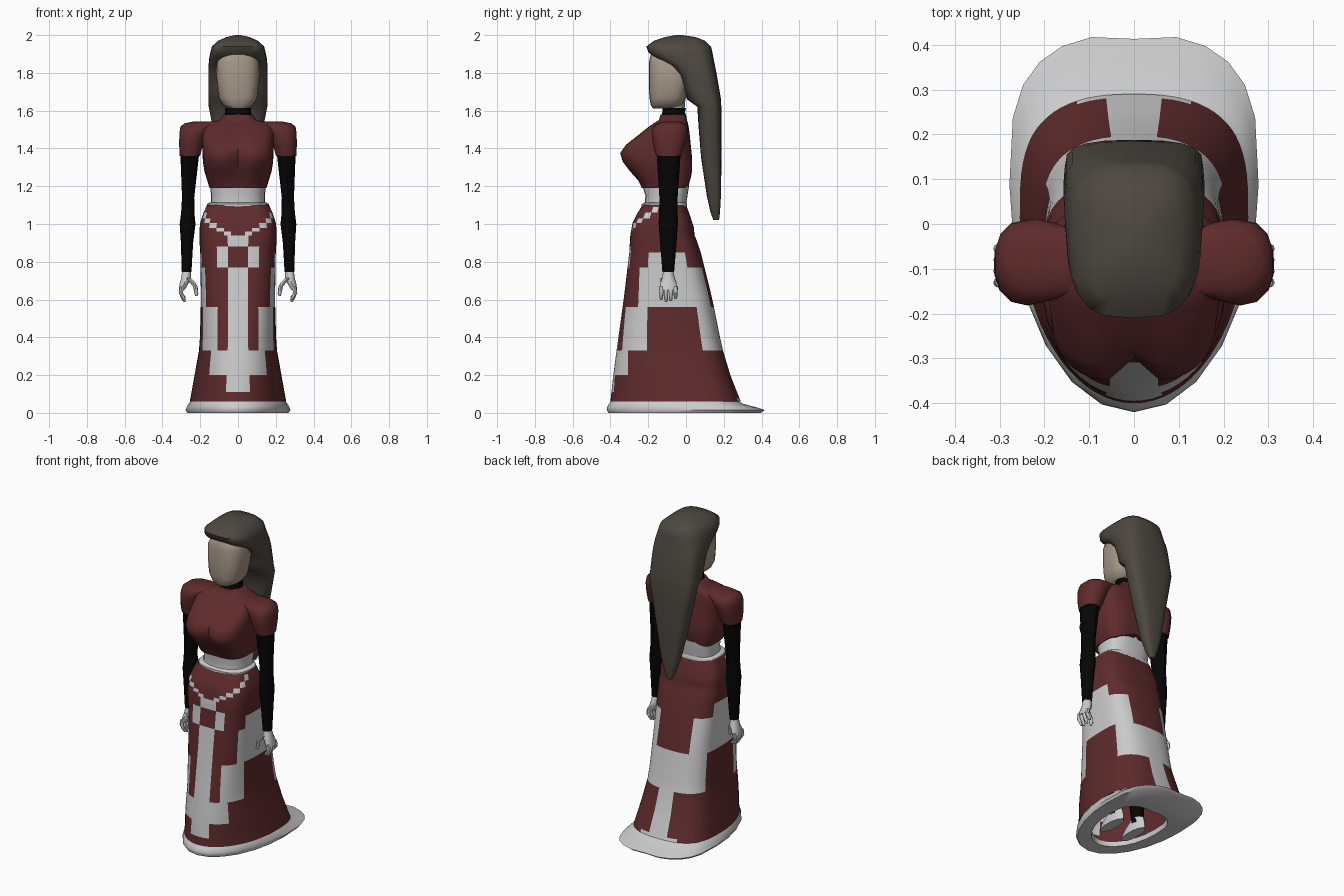
import bpy, bmesh
from math import sin, cos, radians, exp, copysign


def material(name, rgb):
    m = bpy.data.materials.new(name)
    m.diffuse_color = (*rgb, 1)
    return m


RED = material("red_cloth", (0.115, 0.024, 0.025))
WHITE = material("white_cloth", (0.8, 0.8, 0.8))
BLACK = material("black_cloth", (0.0015, 0.0015, 0.0015))
SKIN = material("skin", (0.38, 0.31, 0.25))
HAIR = material("hair", (0.075, 0.065, 0.052))


def power(v, p):
    return copysign(abs(v) ** p, v)


# Loft of horizontal rings: (z, half width, front y, back y, centre x)
def loft(name, rings, mats=(), n=16, widest=0.5, front=(1, 1), back=(1, 1),
         cap=True, side=1, paint=None, shape=None, square=None, angle=45):
    bm = bmesh.new()
    loops = []
    for z, a, yf, yb, *cx in rings:
        yc = yf + (yb - yf) * widest
        loop = []
        for j in range(n):
            s, c = sin(radians(360 * j / n)), cos(radians(360 * j / n))
            is_front = c > 0
            px, py = front if is_front else back
            if square and is_front:  # push the front corners outward
                e = square(z)
                r = (abs(s) ** e + c ** e) ** (-1 / e)
                s, c = s * r, c * r
            x = a * power(s, px)
            y = yc - ((yc - yf) if is_front else (yb - yc)) * power(c, py)
            co = shape(x, y, z, is_front) if shape else (x, y, z)
            loop.append(bm.verts.new((co[0] + side * (cx[0] if cx else 0), co[1], co[2])))
        loops.append(loop)
    for k in range(len(loops) - 1):
        lo, hi = loops[k], loops[k + 1]
        for j in range(n):
            f = bm.faces.new((lo[j], lo[(j + 1) % n], hi[(j + 1) % n], hi[j]))
            if paint:
                u = (j + 0.5) * 360 / n
                f.material_index = paint(min(u, 360 - u), (rings[k][0] + rings[k + 1][0]) / 2)
    if cap:
        bm.faces.new(loops[0])
        bm.faces.new(loops[-1])
    bmesh.ops.recalc_face_normals(bm, faces=bm.faces)
    me = bpy.data.meshes.new(name)
    bm.to_mesh(me)
    bm.free()
    for m in mats:
        me.materials.append(m)
    ob = bpy.data.objects.new(name, me)
    bpy.context.collection.objects.link(ob)
    bpy.ops.object.select_all(action='DESELECT')
    ob.select_set(True)
    bpy.context.view_layer.objects.active = ob
    bpy.ops.object.shade_smooth_by_angle(angle=radians(angle))
    return ob


def resample(profile, levels):
    out = []
    for z in levels:
        for p, q in zip(profile, profile[1:]):
            if p[0] <= z <= q[0]:
                t = (z - p[0]) / (q[0] - p[0])
                out.append(tuple(a + (b - a) * t for a, b in zip(p, q)))
                break
    return out


BELT = [0.94, 0.96, 0.98, 1.005, 1.03, 1.06, 1.09]


# Blocky white pattern on the skirt; u runs 0 (front) to 180 (back)
def skirt_paint(u, z):
    if z > 0.94:
        i = sum(z > b for b in BELT) - 1
        return int(i < 6 and 12 + 10 * i < u < 22 + 10 * i)
    if z > 0.88:
        return int(u < 15)
    if z > 0.77:
        return int(15 < u < 30 or (60 < u < 105 and z < 0.85))
    if z > 0.56:
        return int(u < 15 or 50 < u < 150)
    if z > 0.33:
        return int(u < 15 or 30 < u < 60 or u > 110)
    if z > 0.2:
        return int(u < 40 or u > 170)
    if z > 0.11:
        return int(u < 15 or u > 170)
    return int(u > 170 or (u > 153 and z < 0.08))


# Skirt
skirt_profile = [(0.06, 0.255, -0.40, 0.29), (0.2, 0.23, -0.385, 0.235),
                 (0.35, 0.203, -0.365, 0.19), (0.6, 0.196, -0.33, 0.14),
                 (0.85, 0.2, -0.30, 0.078), (0.91, 0.204, -0.297, 0.058), (0.94, 0.203, -0.295, 0.045),
                 (0.98, 0.203, -0.288, 0.042), (1.005, 0.2, -0.283, 0.034), (1.05, 0.187, -0.262, 0.02),
                 (1.1, 0.165, -0.23, 0.0)]
levels = [0.06, 0.078, 0.11, 0.155, 0.2, 0.265, 0.33, 0.4, 0.48, 0.56, 0.63, 0.7, 0.77, 0.85, 0.88, 0.91]
levels += BELT + [1.1]
SKIRT = dict(widest=0.6, back=(0.8, 0.6))
loft("skirt", resample(skirt_profile, levels), (RED, WHITE), n=72, cap=False, paint=skirt_paint,
     square=lambda z: 2 + 1.8 * min(1, max(0, (z - 0.1) / 0.85)), **SKIRT)


# Trailing hem with an open underside and a shallow notch behind
def notch(x, y, z, is_front):
    return x, y - (0 if is_front else 0.012 * exp(-(x / 0.06) ** 2)), z


loft("hem", [(0.03, 0.17, -0.31, 0.17), (0.0, 0.175, -0.315, 0.18), (0.0, 0.268, -0.41, 0.405),
             (0.015, 0.278, -0.42, 0.425), (0.03, 0.272, -0.418, 0.38),
             (0.048, 0.262, -0.408, 0.31), (0.065, 0.25, -0.395, 0.28)],
     n=24, cap=False, shape=notch, **SKIRT)

# Waistband and its bottom rim
loft("waist_rim", [(1.09, 0.165, -0.235, 0.005), (1.105, 0.165, -0.235, 0.005),
                   (1.115, 0.148, -0.215, 0.0)], n=24, widest=0.6, front=(0.7, 0.7), back=(0.8, 0.7))
loft("waistband", [(1.1, 0.143, -0.22, 0.0), (1.15, 0.143, -0.215, 0.008),
                   (1.2, 0.147, -0.23, 0.016), (1.25, 0.15, -0.23, 0.02)],
     n=24, widest=0.6, front=(0.8, 0.8), back=(0.8, 0.7))


# Bodice with a central crease in the bust and a lower edge that peaks behind
def bodice_shape(x, y, z, is_front):
    if is_front:
        y += 0.055 * exp(-(x / 0.03) ** 2) * exp(-((z - 1.36) / 0.1) ** 2)
    else:
        z += 0.05 * max(0, 1 - abs(x) / 0.13) * max(0, (1.28 - z) / 0.09)
    return x, y, z


loft("bodice", [(1.19, 0.15, -0.235, 0.02), (1.23, 0.163, -0.255, 0.027), (1.28, 0.178, -0.30, 0.032),
                (1.33, 0.186, -0.338, 0.033), (1.375, 0.188, -0.352, 0.03), (1.42, 0.19, -0.32, 0.025),
                (1.47, 0.19, -0.255, 0.02), (1.51, 0.19, -0.205, 0.015), (1.535, 0.165, -0.17, 0.01),
                (1.55, 0.1, -0.145, 0.005), (1.58, 0.075, -0.135, 0.0)],
     (RED,), n=36, widest=0.65, front=(0.68, 0.53), back=(0.7, 0.7), shape=bodice_shape, angle=60)

# Collar, neck and head
loft("collar", [(1.56, 0.075, -0.132, 0.0), (1.595, 0.068, -0.125, -0.005), (1.615, 0.07, -0.125, 0.0)],
     (BLACK,))
loft("neck", [(1.58, 0.05, -0.11, -0.01), (1.7, 0.05, -0.11, 0.0)], (SKIN,))
loft("head", [(1.612, 0.05, -0.175, -0.06), (1.63, 0.082, -0.187, -0.02), (1.67, 0.104, -0.194, 0.0),
              (1.75, 0.113, -0.197, 0.02), (1.85, 0.115, -0.197, 0.04), (1.885, 0.1, -0.19, 0.04),
              (1.91, 0.06, -0.18, 0.04)],
     (SKIN,), n=20, front=(0.75, 0.6), back=(0.8, 0.8), widest=0.6)

# Hair: cap over the head running into a long tapering tail
loft("hair", [(1.02, 0.012, 0.145, 0.175), (1.06, 0.032, 0.13, 0.18), (1.15, 0.06, 0.11, 0.185),
              (1.35, 0.1, 0.08, 0.188), (1.52, 0.135, 0.066, 0.188), (1.62, 0.155, 0.06, 0.187),
              (1.66, 0.157, 0.005, 0.185), (1.72, 0.157, -0.012, 0.175), (1.79, 0.157, -0.04, 0.163),
              (1.84, 0.156, -0.09, 0.153), (1.88, 0.152, -0.165, 0.145), (1.91, 0.146, -0.20, 0.14),
              (1.94, 0.138, -0.21, 0.132), (1.97, 0.105, -0.17, 0.1), (1.99, 0.06, -0.11, 0.05),
              (2.0, 0.015, -0.055, -0.02)],
     (HAIR,), n=20, front=(0.65, 0.6), back=(0.65, 0.6), angle=60)

for side, tag in ((1, "right"), (-1, "left")):
    # Puffed shoulder
    loft("puff_sleeve_" + tag,
         [(1.36, 0.055, -0.158, -0.025, 0.255), (1.42, 0.065, -0.175, -0.005, 0.248),
          (1.48, 0.075, -0.182, 0.01, 0.237), (1.515, 0.09, -0.175, 0.01, 0.217),
          (1.533, 0.1, -0.15, -0.01, 0.185), (1.542, 0.08, -0.12, -0.03, 0.16)],
         (RED,), n=14, front=(0.85, 0.85), back=(0.85, 0.85), side=side, angle=60)
    # Long fitted sleeve
    loft("sleeve_" + tag,
         [(0.745, 0.027, -0.125, -0.063, 0.272), (0.9, 0.034, -0.137, -0.05, 0.27),
          (1.0, 0.044, -0.145, -0.043, 0.267), (1.06, 0.037, -0.142, -0.044, 0.266),
          (1.14, 0.034, -0.141, -0.044, 0.264), (1.38, 0.053, -0.156, -0.028, 0.255)],
         (BLACK,), n=10, side=side)
    # Hand: palm, curled fingers, thumb
    loft("palm_" + tag,
         [(0.65, 0.015, -0.14, -0.045, 0.298), (0.68, 0.024, -0.138, -0.047, 0.287),
          (0.71, 0.028, -0.128, -0.058, 0.275), (0.755, 0.024, -0.12, -0.07, 0.272)], n=10, side=side)
    for i in range(4):
        y = -0.131 + 0.0253 * i
        tip = 0.583 + 0.012 * abs(i - 1.3)
        loft("finger_%d_%s" % (i + 1, tag),
             [(z, r, y - r, y + r, x) for z, r, x in
              ((tip, 0.005, 0.283), (tip + 0.01, 0.009, 0.287), (0.635, 0.011, 0.303), (0.67, 0.012, 0.297))],
             n=8, side=side)
    loft("thumb_" + tag,
         [(z, r, -0.12 - r, -0.12 + r, x) for z, r, x in
          ((0.618, 0.005, 0.221), (0.63, 0.01, 0.22), (0.67, 0.012, 0.226), (0.695, 0.015, 0.245),
           (0.715, 0.014, 0.265))], n=8, side=side)
    # Leg and shoe hidden under the skirt
    loft("leg_" + tag, [(0.05, 0.035, -0.1, -0.03, 0.08), (0.35, 0.055, -0.14, -0.02, 0.085),
                        (0.9, 0.075, -0.19, -0.02, 0.09)], (BLACK,), n=10, side=side)
    loft("shoe_" + tag, [(0.0, 0.035, -0.2, 0.0, 0.08), (0.03, 0.035, -0.19, 0.0, 0.08),
                         (0.08, 0.032, -0.11, -0.015, 0.08)], n=10, side=side)
